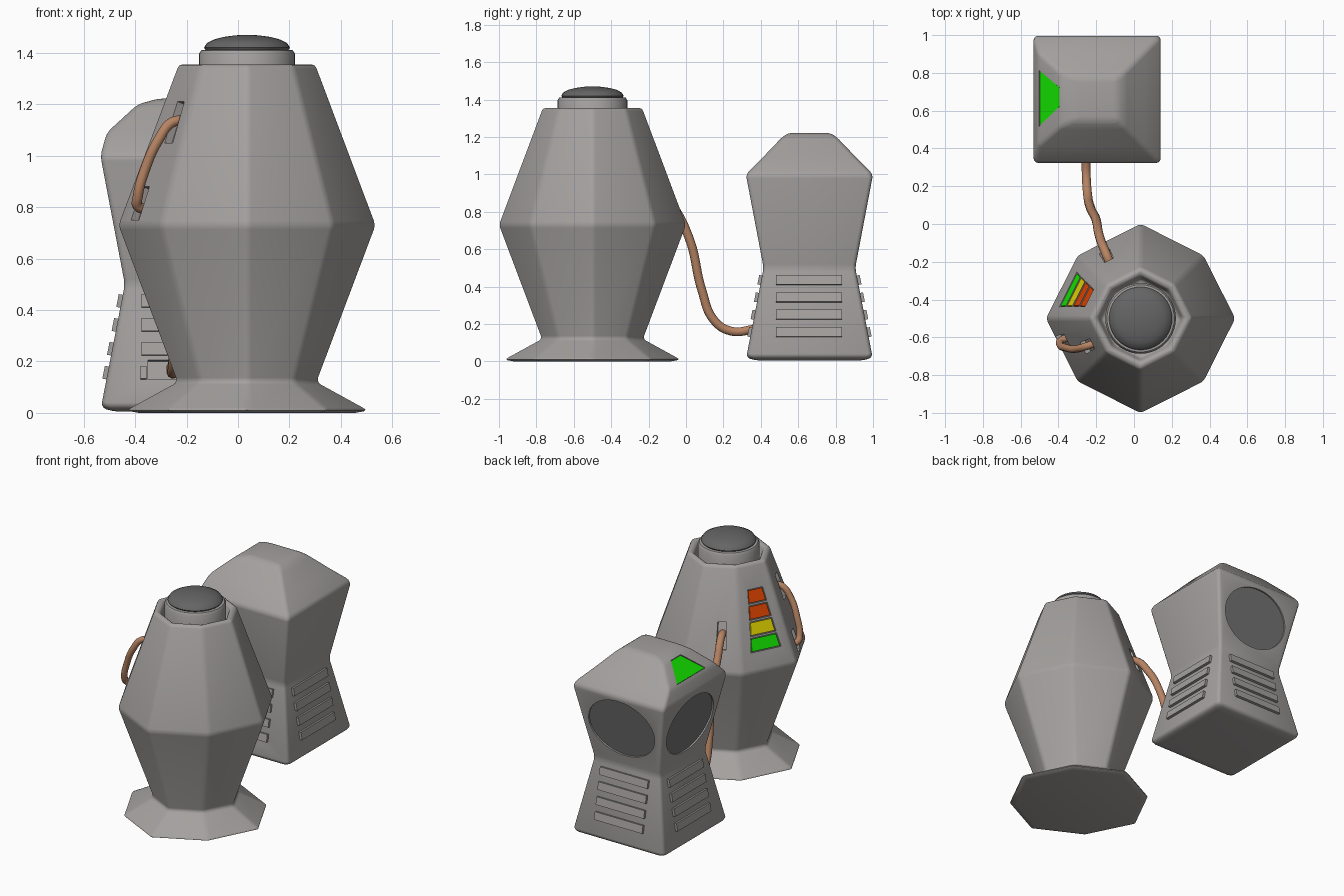
import bpy, bmesh, math
from mathutils import Vector

if "Cube" in bpy.data.objects:
    bpy.data.objects.remove(bpy.data.objects["Cube"])


def material(name, rgb):
    m = bpy.data.materials.new(name)
    m.diffuse_color = (*rgb, 1)
    m.use_nodes = True
    m.node_tree.nodes["Principled BSDF"].inputs["Base Color"].default_value = m.diffuse_color
    return m


GREY = material("body grey", (0.37, 0.355, 0.345))
DARK = material("dark grey", (0.13, 0.13, 0.13))
MESH = material("grille grey", (0.17, 0.17, 0.17))
COPPER = material("copper tube", (0.47, 0.23, 0.125))
GREEN = material("green light", (0.007, 0.80, 0.0))
YELLOW = material("yellow light", (0.80, 0.70, 0.0))
ORANGE = material("orange light", (0.80, 0.06, 0.0))


def make_object(name, bm, mat):
    bmesh.ops.recalc_face_normals(bm, faces=bm.faces)
    me = bpy.data.meshes.new(name)
    bm.to_mesh(me)
    bm.free()
    ob = bpy.data.objects.new(name, me)
    bpy.context.collection.objects.link(ob)
    me.materials.append(mat)
    return ob


def loft(rings):
    """Closed solid through rings of points"""
    bm = bmesh.new()
    vs = [[bm.verts.new(p) for p in r] for r in rings]
    n = len(vs[0])
    for a, b in zip(vs, vs[1:]):
        for i in range(n):
            bm.faces.new((a[i], a[(i + 1) % n], b[(i + 1) % n], b[i]))
    bm.faces.new(vs[0][::-1])
    bm.faces.new(vs[-1])
    return bm


def prism(bm, pts, centre, lo, hi):
    """Flat polygon extruded from lo to hi along its outward normal"""
    pts = [Vector(p) for p in pts]
    k = len(pts) // 4
    n = (pts[k] - pts[0]).cross(pts[2 * k] - pts[0]).normalized()
    if n.dot(pts[0] - Vector(centre)) < 0:
        n = -n
    a = [bm.verts.new(p + n * lo) for p in pts]
    b = [bm.verts.new(p + n * hi) for p in pts]
    m = len(pts)
    for i in range(m):
        bm.faces.new((a[i], a[(i + 1) % m], b[(i + 1) % m], b[i]))
    bm.faces.new(a[::-1])
    bm.faces.new(b)


def plate(name, pts, centre, lo, hi, mat):
    bm = bmesh.new()
    prism(bm, pts, centre, lo, hi)
    return make_object(name, bm, mat)


def finish(ob, bevel=0, cutter=None, angle=40):
    """Bevel, cut the recesses, then smooth"""
    if bevel:
        b = ob.modifiers.new("bevel", "BEVEL")
        b.width, b.segments, b.angle_limit = bevel, 3, math.radians(14)
    if cutter:
        c = ob.modifiers.new("cut", "BOOLEAN")
        c.operation, c.object = "DIFFERENCE", cutter
        cutter.hide_render = True
    dg = bpy.context.evaluated_depsgraph_get()
    me = bpy.data.meshes.new_from_object(ob.evaluated_get(dg))
    ob.modifiers.clear()
    ob.data = me
    if cutter:
        bpy.data.objects.remove(cutter)
    bpy.ops.object.select_all(action="DESELECT")
    ob.select_set(True)
    bpy.context.view_layer.objects.active = ob
    bpy.ops.object.shade_smooth_by_angle(angle=math.radians(angle))


def tube(name, pts, r):
    cu = bpy.data.curves.new(name, "CURVE")
    cu.dimensions = "3D"
    cu.bevel_depth, cu.bevel_resolution, cu.use_fill_caps = r, 4, True
    s = cu.splines.new("BEZIER")
    s.bezier_points.add(len(pts) - 1)
    for bp, p in zip(s.bezier_points, pts):
        bp.co = p
        bp.handle_left_type = bp.handle_right_type = "AUTO"
    cu.materials.append(COPPER)
    bpy.context.collection.objects.link(bpy.data.objects.new(name, cu))


# ---- Eight-sided vessel ----
CX, CY = 0.035, -0.5
VC = (CX, CY, 0.7)


def corner(r, z, i):
    a = math.radians(45 * i)
    r *= 0.94 if i % 2 else 1
    return Vector((CX + r * math.cos(a), CY + r * math.sin(a), z))


profile = [(0.42, 0.0), (0.475, 0.01), (0.275, 0.12), (0.505, 0.73),
           (0.27, 1.355), (0.23, 1.355), (0.21, 1.28)]
vessel = make_object("vessel", loft([[corner(r, z, i) for i in range(8)] for r, z in profile]), GREY)


def upper(z, i, j, t):
    """Point on the upper wall between corners i and j"""
    r = 0.505 - 0.235 * (z - 0.73) / 0.625
    return corner(r, z, i).lerp(corner(r, z, j), t)


def wall_quad(i, j, z0, z1, t0, t1, taper=0):
    return [upper(z0, i, j, t0), upper(z0, i, j, t1),
            upper(z1, i, j, t1 - taper), upper(z1, i, j, t0 + taper)]


cut = bmesh.new()
for k, mat in enumerate((GREEN, YELLOW, ORANGE, ORANGE)):
    z, t = 0.85 + 0.093 * k, 0.22 + 0.022 * k
    prism(cut, wall_quad(4, 3, z - 0.005, z + 0.077, t - 0.02, 1.02 - t, 0.022), VC, -0.02, 0.06)
    plate(f"level_light_{k + 1}", wall_quad(4, 3, z, z + 0.072, t, 1 - t, 0.022), VC, -0.012, -0.003, mat)
    plate(f"level_light_seat_{k + 1}", wall_quad(4, 3, z, z + 0.072, t, 1 - t, 0.022), VC, -0.022, -0.012, GREY)
for i, j, z0, z1, t0, t1 in ((3, 2, 0.87, 1.03, 0.27, 0.45), (4, 5, 1.05, 1.21, 0.5, 0.74),
                             (4, 5, 0.75, 0.88, 0.28, 0.46)):
    prism(cut, wall_quad(i, j, z0, z1, t0, t1), VC, -0.03, 0.06)
finish(vessel, 0.022, make_object("vessel_cutter", cut, GREY), 46)

# Neck and domed cap
for name, prof, mat in (
        ("neck", [(0.187, 1.25), (0.187, 1.395), (0.178, 1.41), (0.165, 1.412)], GREY),
        ("cap_dome", [(0.155, 1.40), (0.167, 1.42)] +
         [(0.167 * math.cos(a), 1.42 + 0.05 * math.sin(a)) for a in (0.35, 0.7, 1.0, 1.3, 1.5)], DARK)):
    rings = [[(CX + r * math.cos(i * math.pi / 20), CY + r * math.sin(i * math.pi / 20), z)
              for i in range(40)] for r, z in prof]
    finish(make_object(name, loft(rings), mat))

# ---- Speaker box ----
BX, BY = -0.195, 0.66
BC = (BX, BY, 0.6)
levels = [(0.005, -0.48, 0.09, 0.375, 0.945), (0.02, -0.533, 0.143, 0.322, 0.998),
          (0.5, -0.44, 0.05, 0.415, 0.905), (1.0, -0.535, 0.145, 0.32, 1.0),
          (1.09, -0.51, 0.055, 0.41, 0.91), (1.2, -0.39, -0.05, 0.515, 0.805),
          (1.222, -0.31, -0.09, 0.55, 0.77)]
box = make_object("speaker_box", loft([[(x0, y0, z), (x1, y0, z), (x1, y1, z), (x0, y1, z)]
                                       for z, x0, x1, y0, y1 in levels]), GREY)


def side(k, u, z):
    """Point on box side k (0 front, 1 right, 2 back, 3 left), u across"""
    d = 0.245 + 0.093 * ((0.5 - z) / 0.48 if z < 0.5 else (z - 0.5) / 0.5)
    a = math.radians(90 * k - 90)
    return Vector((BX + d * math.cos(a) - u * math.sin(a), BY + d * math.sin(a) + u * math.cos(a), z))


def side_quad(k, u0, u1, z0, z1):
    return [side(k, u0, z0), side(k, u1, z0), side(k, u1, z1), side(k, u0, z1)]


def oval(k, s):
    return [side(k, 0.238 * s * math.cos(i * math.pi / 20), 0.775 + 0.19 * s * math.sin(i * math.pi / 20))
            for i in range(40)]


def lamp(grow):
    """Trapezoid on the left shoulder"""
    pts = [(-0.5 - grow, 0.81 + grow), (-0.5 - grow, 0.52 - grow), (-0.4 + grow, 0.625 - grow), (-0.4 + grow, 0.72 + grow)]
    return [(x, y, 1.09 + (x + 0.51) * 0.917) for x, y in pts]


cut = bmesh.new()
for k, label in ((2, "back"), (3, "left")):
    prism(cut, oval(k, 1.02), BC, -0.015, 0.08)
    plate(f"{label}_speaker_grille", oval(k, 1.03), BC, -0.018, -0.009, MESH)
prism(cut, side_quad(0, -0.155, 0.035, 0.13, 0.205), BC, -0.03, 0.06)
prism(cut, lamp(0.004), BC, -0.012, 0.05)
finish(box, 0.022, make_object("box_cutter", cut, GREY))
plate("box_lamp", lamp(0.002), BC, -0.0135, -0.005, GREEN)

# Raised vent slats on all four sides, the lowest front one split by the tube slot
for k, label in enumerate(("front", "right", "back", "left")):
    bm = bmesh.new()
    for row in range(4):
        z = 0.13 + 0.093 * row
        spans = [(-0.185, -0.16), (0.045, 0.175)] if k == 0 and row == 0 else [(-0.18, 0.175)]
        for u0, u1 in spans:
            prism(bm, side_quad(k, u0, u1, z, z + 0.05), BC, -0.01, 0.016)
    make_object(f"{label}_vent_slats", bm, GREY)

# ---- Copper tubes ----
tube("connecting_tube", [(-0.125, -0.215, 0.95), (-0.145, -0.165, 0.945), (-0.18, -0.075, 0.84), (-0.2, 0.02, 0.65),
                         (-0.23, 0.085, 0.38), (-0.245, 0.15, 0.22), (-0.252, 0.24, 0.162),
                         (-0.255, 0.38, 0.175)], 0.024)
tube("side_tube", [(-0.20, -0.63, 1.135), (-0.255, -0.648, 1.13), (-0.31, -0.662, 1.06), (-0.36, -0.655, 0.95),
                   (-0.39, -0.64, 0.84), (-0.39, -0.62, 0.805), (-0.35, -0.6, 0.79)], 0.02)
